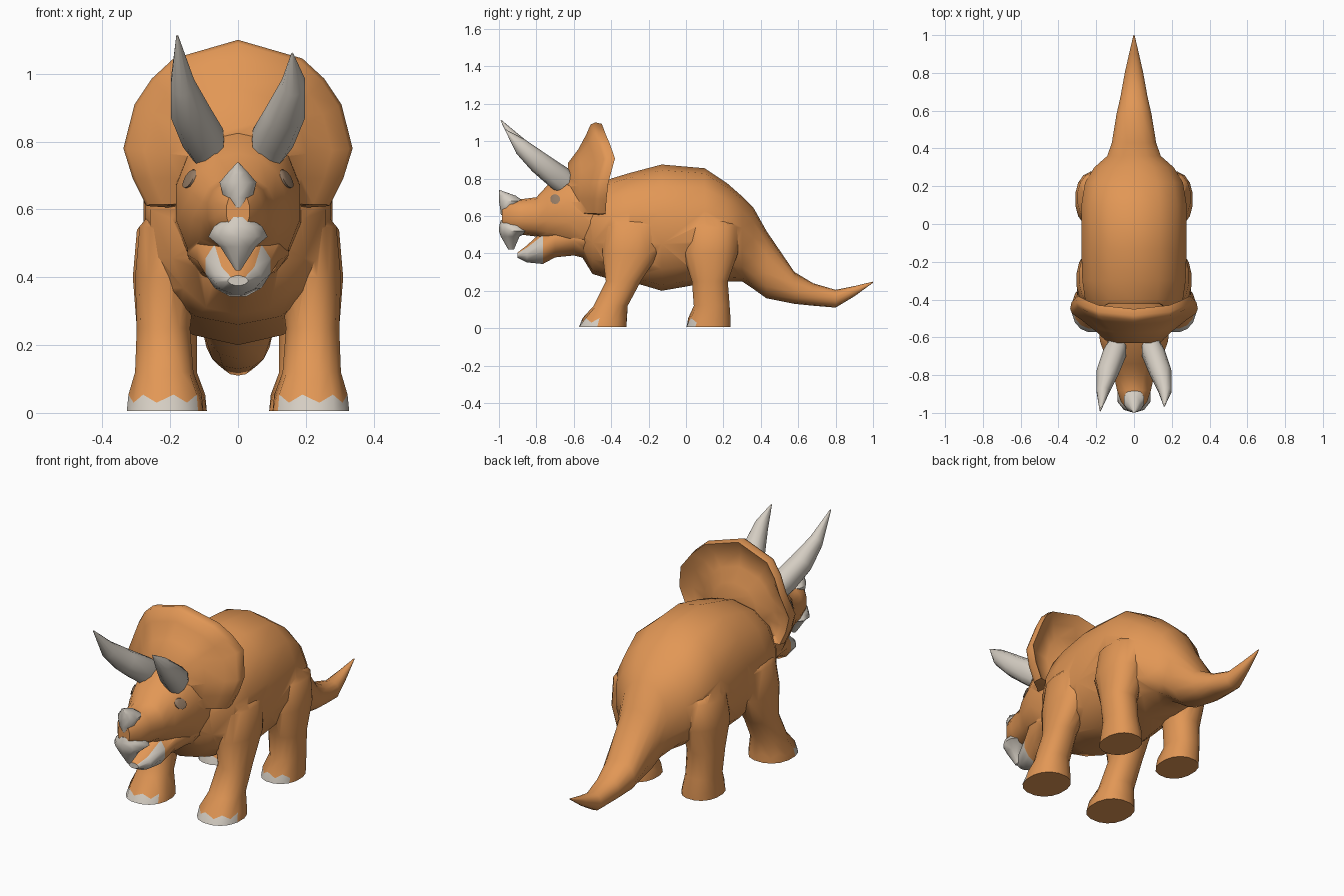
import bpy, bmesh, math
from mathutils import Vector

if "Cube" in bpy.data.objects:
    bpy.data.objects.remove(bpy.data.objects["Cube"])


def material(name, rgb):
    m = bpy.data.materials.new(name)
    m.diffuse_color = (*rgb, 1)
    m.use_nodes = True
    m.node_tree.nodes["Principled BSDF"].inputs["Base Color"].default_value = m.diffuse_color
    return m


SKIN = material("orange skin", (0.76, 0.31, 0.092))
HORN = material("pale horn", (0.66, 0.61, 0.54))
EYE = material("grey brown eye", (0.30, 0.20, 0.13))


def ring(c, u, v, n=14, p=1.0):
    """Ellipse (p=1) or rounded box (p<1) around c with half axes u and v."""
    c, u, v = Vector(c), Vector(u), Vector(v)
    pts = []
    for i in range(n):
        a = 2 * math.pi * (i + 0.5) / n
        co, si = math.cos(a), math.sin(a)
        pts.append(c + u * math.copysign(abs(co) ** p, co) + v * math.copysign(abs(si) ** p, si))
    return pts


def y_ring(y, z0, z1, rx, n=14, p=0.9):
    return ring((0, y, (z0 + z1) / 2), (rx, 0, 0), (0, 0, (z1 - z0) / 2), n, p)


def z_ring(z, x0, x1, y0, y1, n=16, p=0.9):
    return ring(((x0 + x1) / 2, (y0 + y1) / 2, z), ((x1 - x0) / 2, 0, 0), (0, (y1 - y0) / 2, 0), n, p)


def smooth(ob, angle):
    bpy.ops.object.select_all(action='DESELECT')
    ob.select_set(True)
    bpy.context.view_layer.objects.active = ob
    bpy.ops.object.shade_smooth_by_angle(angle=math.radians(angle))


def loft(name, rings, mats=(SKIN,), rule=None, angle=50):
    """Skin a list of rings, cap both ends, colour faces by a rule."""
    bm = bmesh.new()
    rows = [[bm.verts.new(p) for p in r] for r in rings]
    n = len(rows[0])
    for a, b in zip(rows, rows[1:]):
        for i in range(n):
            j = (i + 1) % n
            bm.faces.new((a[i], a[j], b[j], b[i]))
    bm.faces.new(rows[0])
    bm.faces.new(rows[-1])
    bmesh.ops.recalc_face_normals(bm, faces=bm.faces[:])
    bm.normal_update()
    if rule:
        for f in bm.faces:
            f.material_index = int(rule(f.calc_center_median(), f.normal))
    me = bpy.data.meshes.new(name)
    bm.to_mesh(me)
    bm.free()
    for m in mats:
        me.materials.append(m)
    ob = bpy.data.objects.new(name, me)
    bpy.context.collection.objects.link(ob)
    smooth(ob, angle)
    return ob


# Body and tail: y, bottom, top, half width
body = loft("body", [y_ring(*s) for s in (
    (-0.58, .42, .68, .12), (-0.50, .29, .74, .20), (-0.40, .26, .80, .265),
    (-0.30, .25, .83, .28), (-0.13, .20, .875, .285), (0.10, .24, .855, .285),
    (0.22, .25, .775, .265), (0.30, .25, .705, .215), (0.36, .21, .645, .145), (0.43, .16, .52, .12),
    (0.58, .13, .30, .095), (0.68, .12, .24, .072), (0.80, .11, .205, .05),
    (0.90, .17, .225, .027), (1.0, .243, .249, .003))], (SKIN, HORN))

# Skull
skull = loft("skull", [y_ring(*s) for s in (
    (-0.985, .54, .65, .035), (-0.94, .51, .685, .072), (-0.88, .50, .69, .092), (-0.80, .49, .70, .11),
    (-0.74, .46, .765, .14), (-0.62, .41, .83, .185), (-0.50, .40, .83, .19),
    (-0.42, .42, .78, .16))])

# Lower jaw with pale beak tip
jaw = loft("lower_jaw", [y_ring(*s, 12, 1.05) for s in (
    (-0.90, .375, .405, .03), (-0.85, .35, .445, .07), (-0.765, .34, .525, .10),
    (-0.70, .375, .57, .125), (-0.60, .385, .60, .155), (-0.50, .36, .60, .15))],
    (SKIN, HORN), lambda c, n: c.y < -0.77 and c.z < .46 and n.z < .7)

# Upper beak and nose horn: z, x0, x1, y0, y1
loft("upper_beak", [z_ring(*s, 10, 1) for s in (
    (.578, -.03, .03, -.99, -.92), (.55, -.075, .075, -.998, -.85), (.52, -.092, .092, -1.0, -.83),
    (.49, -.055, .055, -.99, -.89), (.42, -.008, .008, -.95, -.92))], (HORN,))
loft("nose_horn", [z_ring(*s, 10, 1) for s in (
    (.605, -.015, .015, -.99, -.92), (.635, -.045, .045, -.993, -.90), (.68, -.057, .057, -1.0, -.87),
    (.708, -.032, .032, -1.0, -.91), (.738, -.003, .003, -1.0, -.994))], (HORN,))

# Frill: half outline (x, z, y) mirrored, then rings from the face over the rim to the back
half = [(0, 1.10, -.475), (.19, 1.045, -.455), (.255, .985, -.43), (.305, .91, -.405), (.338, .78, -.44),
        (.31, .69, -.45), (.27, .61, -.455), (.12, .60, -.46), (0, .60, -.46)]
outline = half + [(-x, z, y) for x, z, y in half[-2:0:-1]]


def frill_ring(scale, blend, inner_y, shift=0, low=None):
    """Outline scaled about the face centre; low is the separate scale below it."""
    low = low or scale
    return [Vector((x * scale, inner_y + (y + shift - inner_y) * blend,
                    .74 + (z - .74) * (scale if z > .74 else low))) for x, z, y in outline]


frill = loft("neck_frill", [
    frill_ring(.40, 0, -.63, 0, .9), frill_ring(.60, .25, -.61, 0, .95), frill_ring(.82, .7, -.60, -.03, .97),
    frill_ring(.97, 1, 0, -.035), frill_ring(1, 1, 0, -.01), frill_ring(.98, 1, 0, .025),
    frill_ring(.82, .5, -.47), frill_ring(.6, 0, -.46), frill_ring(.4, 0, -.42)])

# Brow horns, the right one slightly shorter
for side, s, tip in (("left", -1, (-.179, -.99, 1.112)), ("right", 1, (.160, -.965, 1.06))):
    loft(side + "_brow_horn", [
        ring((s * .088, -.64, .765), (.05, 0, 0), (0, .05, .04), 10, .8),
        ring((s * .103, -.685, .81), (.062, 0, s * -.01), (0, .053, .045), 10, .85),
        ring((s * .140, -.785, .885), (.060, 0, 0), (0, .037, .047), 10, .9),
        ring((s * .164, -.885, .972), (.036, 0, 0), (0, .022, .038), 10),
        ring(tip, (.003, 0, 0), (0, .002, .002), 10)], (HORN,))

# Legs: z, inner x, outer x, front y, back y; pale toenails on the low forward faces
front = ((.005, .10, .33, -.575, -.315), (.042, .105, .325, -.555, -.315), (.12, .13, .305, -.495, -.31),
         (.25, .14, .30, -.43, -.24), (.40, .12, .305, -.45, -.14), (.55, .08, .292, -.44, -.12),
         (.66, .04, .20, -.38, -.18))
rear = ((.005, .09, .29, .0, .24), (.042, .095, .29, .01, .24), (.12, .12, .29, .04, .235),
        (.25, .12, .30, .03, .225), (.40, .10, .312, -.02, .28), (.54, .08, .30, .0, .28),
        (.67, .04, .19, .06, .20))
skin_parts = [skull, jaw, frill]
for side, s in (("left", -1), ("right", 1)):
    for part, rows in (("front", front), ("rear", rear)):
        rings = [z_ring(z, s * a, s * b, y0, y1) for z, a, b, y0, y1 in rows]
        for i, p in enumerate(rings[1]):      # scalloped upper edge of the nails
            p.z += .012 if i % 2 else -.012
        skin_parts.append(loft(f"{side}_{part}_leg", rings, (SKIN, HORN),
                               lambda c, n: c.z < .05 and n.y < -.35 and abs(n.z) < .8))
    # Eye: a thin disc lying along the sloping cheek
    loft(side + "_eye", [ring((s * x, -.70, .69), (s * .5 * r, r, 0), (s * -.45 * r, 0, r), 10)
                         for x, r in ((.13, .027), (.146, .027), (.149, .014))], (EYE,))

# Fuse all skin parts into one continuous body
for part in skin_parts:
    mod = body.modifiers.new("fuse", 'BOOLEAN')
    mod.operation, mod.solver, mod.object = 'UNION', 'EXACT', part
    mod.material_mode = 'TRANSFER'
    bpy.context.view_layer.objects.active = body
    bpy.ops.object.modifier_apply(modifier=mod.name)
    bpy.data.objects.remove(part)
smooth(body, 50)
